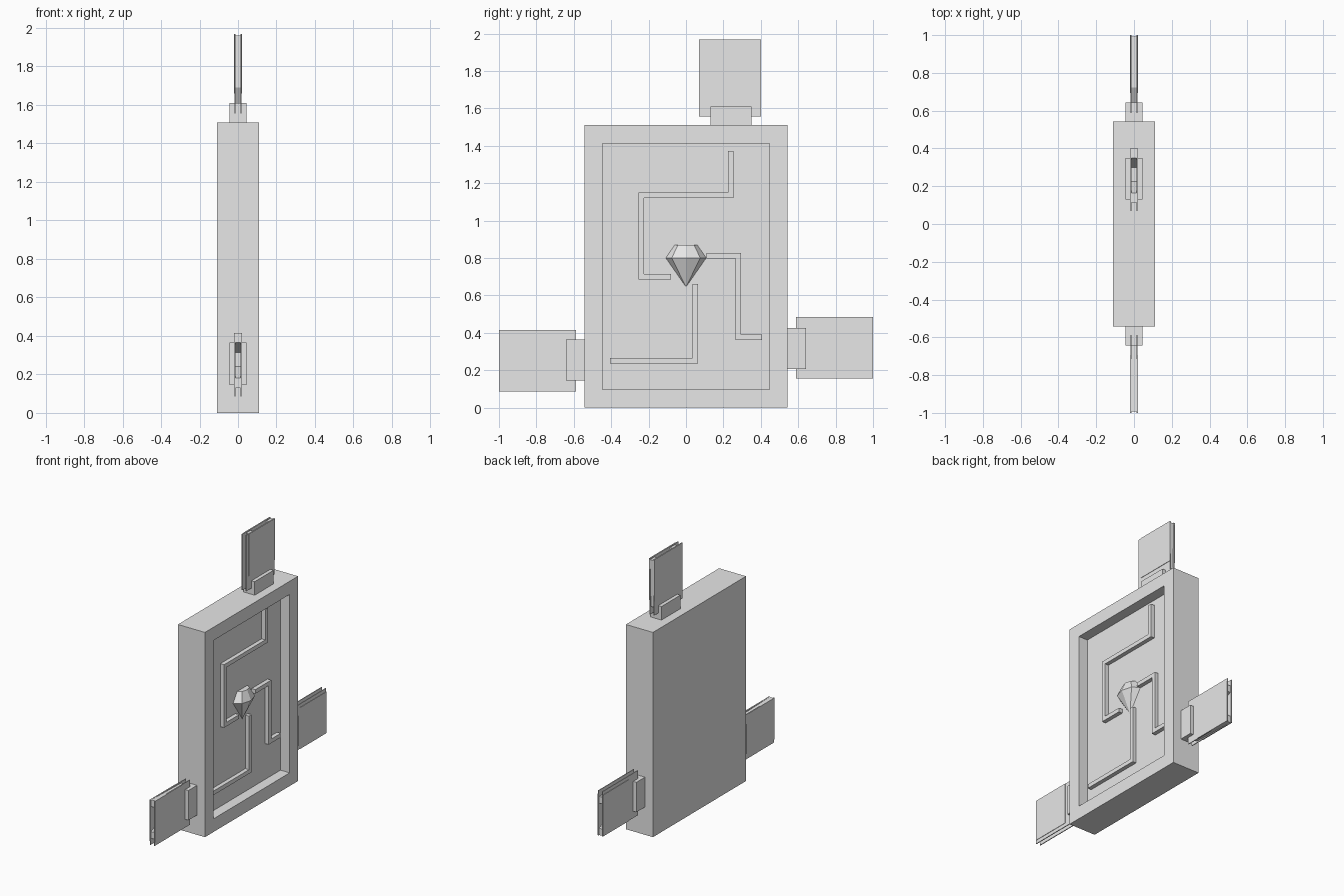
import bpy, bmesh, math
from mathutils import Vector

old = bpy.data.objects.get("Cube")
if old:
    bpy.data.objects.remove(old, do_unlink=True)

grey = bpy.data.materials.new("plain grey")
grey.use_nodes = True
grey.diffuse_color = (0.8, 0.8, 0.8, 1)
grey.node_tree.nodes["Principled BSDF"].inputs["Base Color"].default_value = (0.8, 0.8, 0.8, 1)

FLOOR = 0.035      # x of the recess floor
HALF_Y = 0.5425    # half width of the case
TOP = 1.51


def finish(name, bm):
    bmesh.ops.recalc_face_normals(bm, faces=bm.faces)
    mesh = bpy.data.meshes.new(name)
    bm.to_mesh(mesh)
    bm.free()
    mesh.materials.append(grey)
    ob = bpy.data.objects.new(name, mesh)
    bpy.context.collection.objects.link(ob)
    return ob


def prism(name, outline, x0, x1):
    """Extrude a (y, z) outline from x0 to x1."""
    bm = bmesh.new()
    face = bm.faces.new([bm.verts.new((x0, y, z)) for y, z in outline])
    grown = bmesh.ops.extrude_face_region(bm, geom=[face])["geom"]
    moved = [g for g in grown if isinstance(g, bmesh.types.BMVert)]
    bmesh.ops.translate(bm, verts=moved, vec=(x1 - x0, 0, 0))
    return finish(name, bm)


def slab(name, y0, y1, z0, z1, x0, x1):
    return prism(name, [(y0, z0), (y1, z0), (y1, z1), (y0, z1)], x0, x1)


def strip(name, path, half=0.015):
    """Mitred square-cornered track along a (y, z) path."""
    pts = [Vector(p) for p in path]
    left, right = [], []
    for i, p in enumerate(pts):
        dirs = []
        if i > 0:
            dirs.append((p - pts[i - 1]).normalized())
        if i < len(pts) - 1:
            dirs.append((pts[i + 1] - p).normalized())
        # at a right-angle corner the two side offsets simply add up
        side = sum((Vector((-d.y, d.x)) for d in dirs), Vector((0, 0))) * half
        left.append(p + side)
        right.append(p - side)
    return prism(name, left + right[::-1], FLOOR - 0.005, FLOOR + 0.03)


# Case with a recessed panel on the +x side
bm = bmesh.new()
bmesh.ops.create_cube(bm, size=1)
bmesh.ops.scale(bm, vec=(0.22, 2 * HALF_Y, TOP), verts=bm.verts)
bmesh.ops.translate(bm, vec=(0, 0, TOP / 2), verts=bm.verts)
panel = max(bm.faces, key=lambda f: f.calc_center_median().x)
bmesh.ops.inset_individual(bm, faces=[panel], thickness=0.1375)
sunk = bmesh.ops.extrude_discrete_faces(bm, faces=[panel])["faces"][0]
bmesh.ops.translate(bm, vec=(FLOOR - 0.11, 0, 0), verts=sunk.verts)
bmesh.ops.remove_doubles(bm, verts=bm.verts, dist=0.0001)
finish("case", bm)

# Raised tracks in the recess
strip("upper_track", [(0.24, 1.373), (0.24, 1.135), (-0.24, 1.135), (-0.24, 0.7), (-0.08, 0.7)])
strip("lower_track", [(-0.405, 0.25), (0.05, 0.25), (0.05, 0.66)])
strip("side_track", [(0.11, 0.812), (0.28, 0.812), (0.28, 0.377), (0.405, 0.377)])

# Faceted gem, half sunk in the panel
bm = bmesh.new()
bmesh.ops.create_cone(bm, cap_ends=False, segments=8, radius1=0, radius2=0.108, depth=0.155)
bmesh.ops.translate(bm, vec=(0, 0, 0.7225), verts=bm.verts)
crown = bmesh.ops.create_cone(bm, cap_ends=True, segments=8, radius1=0.108, radius2=0.06, depth=0.07)
bmesh.ops.translate(bm, vec=(0, 0, 0.835), verts=crown["verts"])
bmesh.ops.remove_doubles(bm, verts=bm.verts, dist=0.0001)
inner = [f for f in bm.faces if abs(f.normal.z) > 0.99 and f.calc_center_median().z < 0.85]
bmesh.ops.delete(bm, geom=inner, context="FACES_ONLY")
bmesh.ops.scale(bm, vec=(0.66, 1, 1), verts=bm.verts)
bmesh.ops.translate(bm, vec=(FLOOR, 0, 0), verts=bm.verts)
finish("gem", bm)


# Plug: socket, notched core and layered cheek plates, pointing up locally
def plug(label, location, angle):
    core = [(0.16, 0.45), (0.11, 0.45), (0.06, 0.33), (-0.015, 0.33), (-0.075, 0.45),
            (-0.125, 0.45), (-0.125, 0.18), (-0.08, 0.1), (0.15, 0.1)]
    parts = [slab(label + "_socket", -0.11, 0.11, -0.01, 0.1, -0.045, 0.045),
             prism(label + "_core", core, -0.015, 0.015)]
    for side, s in (("left", 1), ("right", -1)):
        parts.append(slab(f"{label}_{side}_plate", -0.17, 0.16, 0.045, 0.4575, s * 0.013, s * 0.019))
        parts.append(slab(f"{label}_{side}_cover", -0.145, 0.16, 0.15, 0.4575, s * 0.018, s * 0.022))
    for ob in parts:
        ob.location = location
        ob.rotation_euler.x = angle


plug("top_plug", (0, 0.24, TOP), 0)
plug("front_plug", (0, -HALF_Y, 0.255), math.pi / 2)
plug("back_plug", (0, HALF_Y, 0.315), -math.pi / 2)
